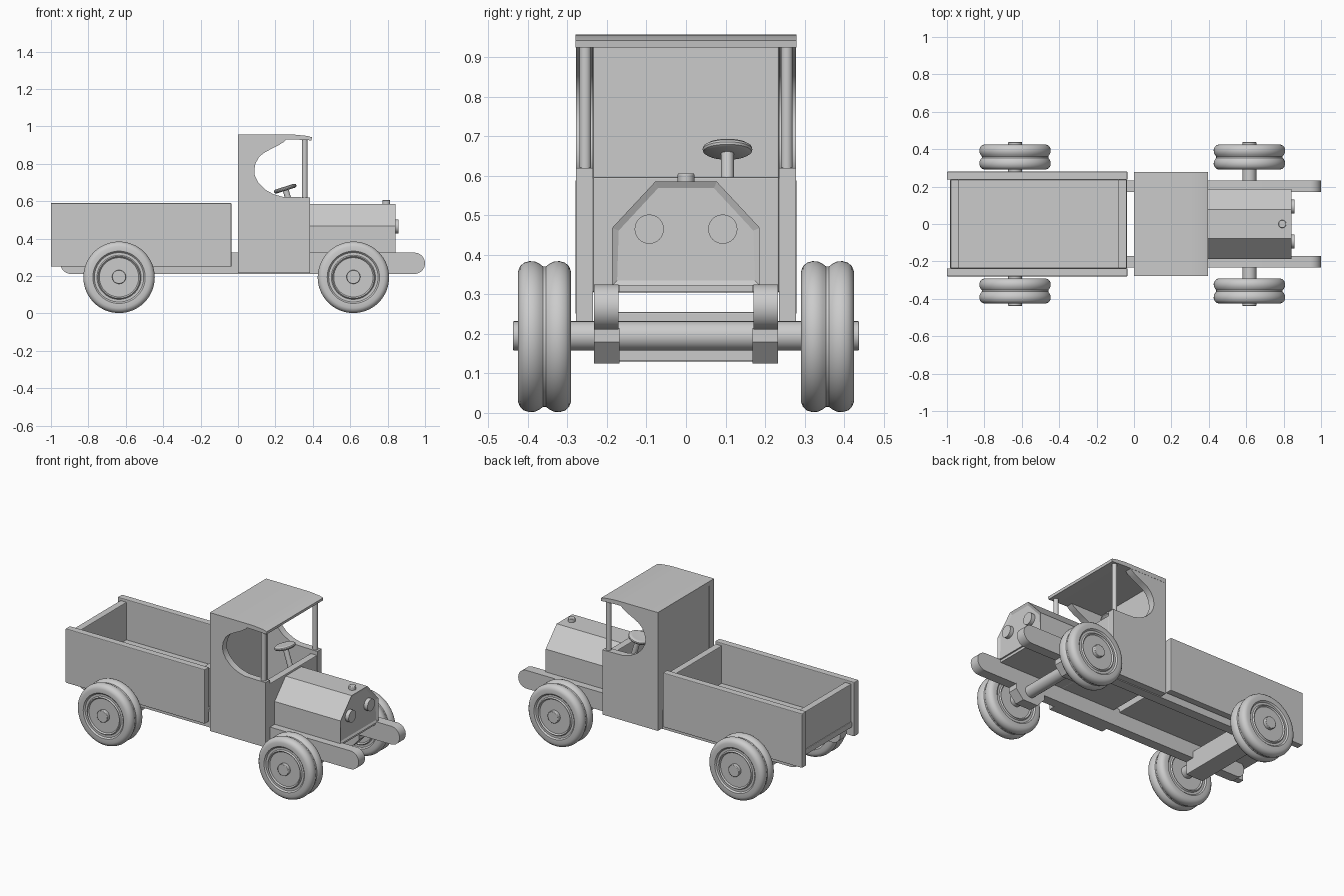
import bpy, bmesh, math
from mathutils import Matrix, Vector

if "Cube" in bpy.data.objects:
    bpy.data.objects.remove(bpy.data.objects["Cube"])

grey = bpy.data.materials.new("plain grey")
grey.diffuse_color = (0.6, 0.6, 0.6, 1)
grey.use_nodes = True
grey.node_tree.nodes["Principled BSDF"].inputs["Base Color"].default_value = grey.diffuse_color


def finish(name, bm, bevel=0.0, smooth=False):
    bmesh.ops.recalc_face_normals(bm, faces=bm.faces[:])
    me = bpy.data.meshes.new(name)
    bm.to_mesh(me)
    bm.free()
    ob = bpy.data.objects.new(name, me)
    me.materials.append(grey)
    bpy.context.collection.objects.link(ob)
    if bevel:
        m = ob.modifiers.new("bevel", 'BEVEL')
        m.width, m.segments, m.limit_method = bevel, 2, 'ANGLE'
    if smooth:
        bpy.ops.object.select_all(action='DESELECT')
        ob.select_set(True)
        bpy.context.view_layer.objects.active = ob
        bpy.ops.object.shade_smooth_by_angle(angle=math.radians(35))
    return ob


def box(name, x, y, z, bevel=0.004):
    bm = bmesh.new()
    bmesh.ops.create_cube(bm, size=1)
    for v in bm.verts:
        v.co = [a + (c + 0.5) * (b - a) for c, (a, b) in zip(v.co, (x, y, z))]
    return finish(name, bm, bevel)


def prism(name, pts, y0, y1, bevel=0.0, smooth=False):
    """Extrude an (x, z) outline along y."""
    bm = bmesh.new()
    f = bm.faces.new([bm.verts.new((x, y0, z)) for x, z in pts])
    r = bmesh.ops.extrude_face_region(bm, geom=[f])
    for v in r["geom"]:
        if isinstance(v, bmesh.types.BMVert):
            v.co.y = y1
    return finish(name, bm, bevel, smooth)


def rod(name, p, q, radius, sides=32, bevel=0.0):
    p, q = Vector(p), Vector(q)
    bm = bmesh.new()
    mat = Matrix.Translation((p + q) / 2) @ (q - p).to_track_quat('Z', 'Y').to_matrix().to_4x4()
    bmesh.ops.create_cone(bm, cap_ends=True, segments=sides, radius1=radius,
                          radius2=radius, depth=(q - p).length, matrix=mat)
    return finish(name, bm, bevel, True)


def lathe(name, prof, centre, axis, sides=64):
    """Spin an (r, height) profile around an axis through centre."""
    bm = bmesh.new()
    vs = [bm.verts.new((r, 0, h)) for r, h in prof]
    es = [bm.edges.new(e) for e in zip(vs, vs[1:])]
    bmesh.ops.spin(bm, geom=vs + es, cent=(0, 0, 0), axis=(0, 0, 1),
                   angle=2 * math.pi, steps=sides)
    bmesh.ops.remove_doubles(bm, verts=bm.verts[:], dist=1e-5)
    rot = Vector(axis).to_track_quat('Z', 'Y').to_matrix().to_4x4()
    bm.transform(Matrix.Translation(centre) @ rot)
    return finish(name, bm, 0, True)


# Outlines
def arc(cx, cz, r, a0, n=16):
    return [(cx + r * math.cos(math.radians(a0 + 180 * i / n)),
             cz + r * math.sin(math.radians(a0 + 180 * i / n))) for i in range(n + 1)]


rail = arc(0.943, 0.268, 0.057, -90) + arc(-0.893, 0.268, 0.057, 90)
cab = [(0, 0.215), (0.385, 0.215), (0.385, 0.62), (0.24, 0.623), (0.19, 0.637),
       (0.145, 0.662), (0.11, 0.697), (0.09, 0.735), (0.087, 0.765), (0.093, 0.8),
       (0.11, 0.832), (0.135, 0.856), (0.175, 0.878), (0.215, 0.898),
       (0.245, 0.917), (0.267, 0.94), (0, 0.94)]
block = [(0.515, 0.215), (0.515, 0.18), (0.565, 0.125), (0.67, 0.125),
         (0.72, 0.18), (0.72, 0.215)]
half = [(0, 0.058), (0.105, 0.058), (0.112, 0.066), (0.118, 0.058), (0.132, 0.058),
        (0.14, 0.066), (0.165, 0.067), (0.178, 0.062), (0.187, 0.052),
        (0.191, 0.038), (0.19, 0.024), (0.184, 0.012), (0.178, 0.004)]
wheel = half + [(r, -h) for r, h in reversed(half)]

# Paired parts on both sides
for side, s in (("right", -1), ("left", 1)):
    span = lambda a, b: tuple(sorted((s * a, s * b)))
    prism(f"chassis_rail_{side}", rail, *span(0.171, 0.233), smooth=True)
    prism(f"front_axle_block_{side}", block, *span(0.168, 0.233))
    prism(f"cab_side_{side}", cab, *span(0.235, 0.278), smooth=True)
    box(f"bed_side_{side}", (-1.0, -0.035), span(0.237, 0.28), (0.25, 0.59))
    rod(f"roof_post_{side}", (0.357, s * 0.255, 0.61), (0.357, s * 0.255, 0.935), 0.015)
    rod(f"headlight_{side}", (0.82, s * 0.093, 0.465), (0.858, s * 0.093, 0.465), 0.037)
    for end, x in (("rear", -0.636), ("front", 0.617)):
        lathe(f"{end}_wheel_{side}", wheel, (x, s * 0.358, 0.193), (0, s, 0))

# Axles
for end, x in (("rear", -0.636), ("front", 0.617)):
    rod(f"{end}_axle", (x, -0.438, 0.195), (x, 0.438, 0.195), 0.037, bevel=0.003)
box("rear_axle_beam", (-0.696, -0.576), (-0.232, 0.232), (0.13, 0.255))

# Cargo bed
box("bed_floor", (-0.985, -0.037), (-0.237, 0.237), (0.305, 0.34))
box("tailgate", (-0.98, -0.937), (-0.237, 0.237), (0.335, 0.575))
box("bed_front_board", (-0.083, -0.04), (-0.237, 0.237), (0.335, 0.575))

# Cab
box("cab_floor", (0.003, 0.38), (-0.235, 0.235), (0.305, 0.34))
box("cab_back", (0.003, 0.043), (-0.235, 0.235), (0.305, 0.935))
box("cab_front_panel", (0.34, 0.385), (-0.235, 0.235), (0.305, 0.597))
prism("cab_roof", [(0, 0.93), (0.3, 0.93), (0.393, 0.925), (0.395, 0.942),
                   (0.37, 0.949), (0.3, 0.956), (0, 0.957)], -0.279, 0.279, smooth=True)

# Steering wheel and column
up = Vector((-0.3, 0, 0.95)).normalized()
hub = Vector((0.252, 0.105, 0.667))
rod("steering_column", hub - up * 0.32, hub, 0.016)
lathe("steering_wheel", [(0, 0.008), (0.04, 0.011), (0.053, 0.011), (0.061, 0.006),
                         (0.063, 0), (0.061, -0.006), (0.053, -0.011), (0, -0.011)],
      hub, up, 40)

# Hood with a recessed front plate
bm = bmesh.new()
outline = [(-0.187, 0.322), (-0.187, 0.468), (-0.078, 0.585),
           (0.078, 0.585), (0.187, 0.468), (0.187, 0.322)]
f = bm.faces.new([bm.verts.new((0.38, y, z)) for y, z in outline])
r = bmesh.ops.extrude_face_region(bm, geom=[f])
for v in r["geom"]:
    if isinstance(v, bmesh.types.BMVert):
        v.co.x = 0.842
bmesh.ops.recalc_face_normals(bm, faces=bm.faces[:])
front = [g for g in bm.faces if g.normal.x > 0.9]
bmesh.ops.inset_region(bm, faces=front, thickness=0.018)
bmesh.ops.translate(bm, verts=front[0].verts[:], vec=(-0.008, 0, 0))
finish("hood", bm)
box("engine_block", (0.38, 0.833), (-0.17, 0.17), (0.306, 0.4), 0)
rod("radiator_cap", (0.793, 0, 0.57), (0.793, 0, 0.606), 0.021, bevel=0.003)
